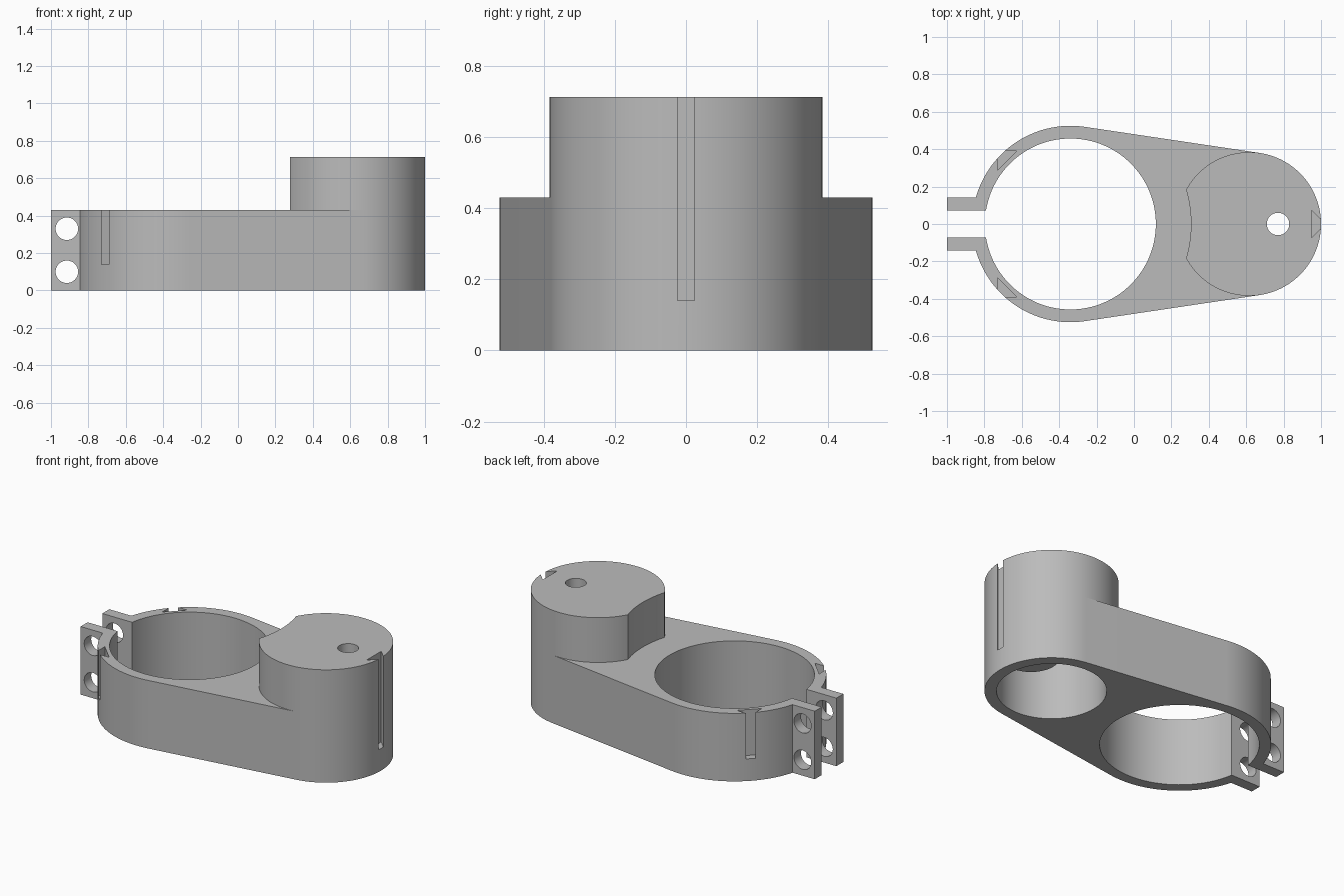
import bpy, bmesh, math
from mathutils import Matrix, Vector

if "Cube" in bpy.data.objects:
    bpy.data.objects.remove(bpy.data.objects["Cube"], do_unlink=True)

RING_X, RING_R, RING_BORE = -0.34, 0.525, 0.457
HUB_X, HUB_R, HUB_BORE = 0.616, 0.384, 0.315
PLATE_H, TOTAL_H = 0.43, 0.713
SEGMENTS = 128

grey = bpy.data.materials.new("plain grey")
grey.use_nodes = True
grey.diffuse_color = (0.5, 0.5, 0.5, 1)
grey.node_tree.nodes["Principled BSDF"].inputs["Base Color"].default_value = grey.diffuse_color


def prism(name, outline, z0, z1, matrix=Matrix()):
    """Extrude a flat outline from z0 to z1."""
    bm = bmesh.new()
    face = bm.faces.new([bm.verts.new((x, y, z0)) for x, y in outline])
    top = bmesh.ops.extrude_face_region(bm, geom=[face])["geom"]
    bmesh.ops.translate(bm, vec=(0, 0, z1 - z0),
                        verts=[v for v in top if isinstance(v, bmesh.types.BMVert)])
    bmesh.ops.recalc_face_normals(bm, faces=bm.faces)
    bm.transform(matrix)
    mesh = bpy.data.meshes.new(name)
    bm.to_mesh(mesh)
    bm.free()
    mesh.materials.append(grey)
    obj = bpy.data.objects.new(name, mesh)
    bpy.context.collection.objects.link(obj)
    return obj


def arc(cx, radius, start, end):
    """Points on a circle at whole steps, plus the exact end points."""
    step = math.tau / SEGMENTS
    first, last = math.floor(start / step) + 1, math.ceil(end / step)
    angles = [start] + [i * step for i in range(first, last)] + [end]
    return [(cx + radius * math.cos(a), radius * math.sin(a)) for a in angles]


def cylinder(name, cx, radius, z0, z1, matrix=Matrix()):
    return prism(name, arc(cx, radius, 0, math.tau)[:-1], z0, z1, matrix)


def box(name, x0, x1, y0, y1, z0, z1):
    return prism(name, [(x0, y0), (x1, y0), (x1, y1), (x0, y1)], z0, z1)


def combine(target, tool, operation):
    """Apply one boolean, then discard the tool."""
    mod = target.modifiers.new("shape", "BOOLEAN")
    mod.operation, mod.object, mod.solver = operation, tool, "EXACT"
    bpy.context.view_layer.update()
    result = target.evaluated_get(bpy.context.evaluated_depsgraph_get())
    mesh = bpy.data.meshes.new_from_object(result)
    target.modifiers.clear()
    target.data = mesh
    bpy.data.objects.remove(tool, do_unlink=True)


# Tapered arm joining the clamp ring to the hub
tangent = math.acos((RING_R - HUB_R) / (HUB_X - RING_X))
outline = arc(HUB_X, HUB_R, -tangent, tangent) + arc(RING_X, RING_R, tangent, math.tau - tangent)
body = prism("clamp_arm", outline, 0, PLATE_H)

# Raised hub, scalloped to clear the ring
hub = cylinder("hub", HUB_X, HUB_R, PLATE_H, TOTAL_H)
combine(hub, cylinder("scallop", RING_X, 0.645, PLATE_H - 0.1, 1), "DIFFERENCE")
combine(body, hub, "UNION")

# Clamp ears
for side in (-1, 1):
    y0, y1 = sorted((side * 0.05, side * 0.143))
    combine(body, box("ear", -1, -0.8, y0, y1, 0, PLATE_H), "UNION")

# Ring bore, clamp split and hollow under the hub
combine(body, cylinder("ring_bore", RING_X, RING_BORE, -0.1, 1), "DIFFERENCE")
combine(body, box("split", -1.1, -0.6, -0.073, 0.073, -0.1, 1), "DIFFERENCE")
combine(body, cylinder("hub_bore", HUB_X, HUB_BORE, -0.1, 0.40), "DIFFERENCE")

# Boss inside the hollow, with its shaft hole
combine(body, cylinder("boss", 0.77, 0.165, 0.165, 0.42), "UNION")
combine(body, cylinder("shaft_hole", 0.77, 0.06, -0.1, 1), "DIFFERENCE")

# Bolt holes across the ears
for z in (0.10, 0.33):
    across = Matrix.Translation((-0.915, 0, z)) @ Matrix.Rotation(math.pi / 2, 4, "X")
    combine(body, cylinder("bolt_hole", 0, 0.06, -0.3, 0.3, across), "DIFFERENCE")

# Dovetail slots around the outside, open at the top
for cx, depth, angle in ((HUB_X, 0.334, 0), (RING_X, 0.479, 135), (RING_X, 0.479, -135)):
    turn = Matrix.Translation((cx, 0, 0)) @ Matrix.Rotation(math.radians(angle), 4, "Z")
    wedge = [(depth, -0.073), (depth + 0.073, 0), (depth, 0.073)]
    combine(body, prism("slot", wedge, 0.14, 1, turn), "DIFFERENCE")

# One colour and crisp edges
body.data.materials.clear()
body.data.materials.append(grey)
for poly in body.data.polygons:
    poly.material_index = 0
bpy.ops.object.select_all(action="DESELECT")
body.select_set(True)
bpy.context.view_layer.objects.active = body
bpy.ops.object.shade_smooth_by_angle(angle=math.radians(30))
